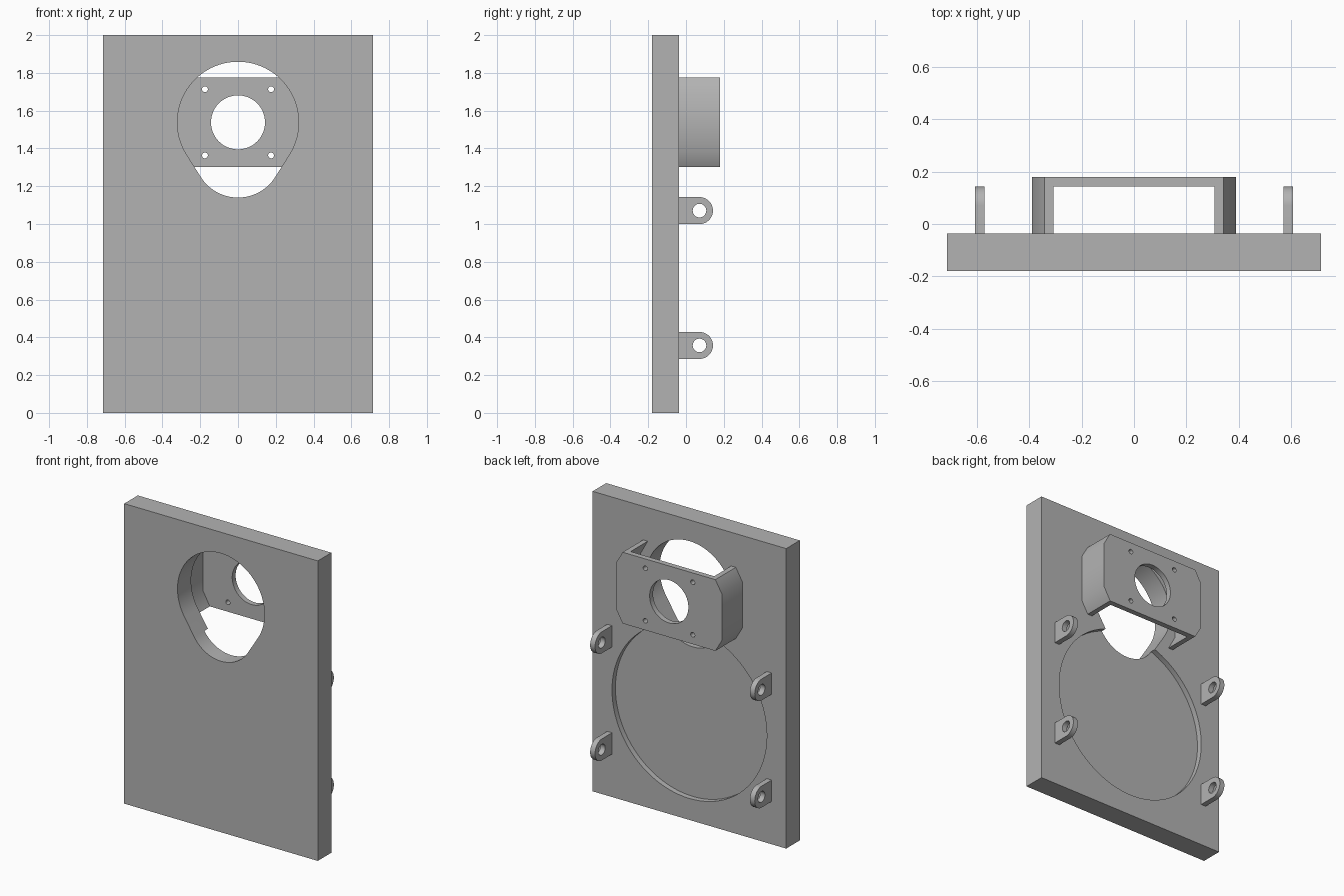
import bpy, bmesh
from math import sin, cos, pi, asin, radians
from mathutils import Vector

cube = bpy.data.objects.get("Cube")
if cube:
    bpy.data.objects.remove(cube)

grey = bpy.data.materials.new("plain grey")
grey.use_nodes = True
colour = (0.45, 0.45, 0.45, 1)
grey.diffuse_color = colour
grey.node_tree.nodes["Principled BSDF"].inputs["Base Color"].default_value = colour


def arc(cx, cz, r, start=0, end=2 * pi, steps=64, closed=True):
    count = steps if closed else steps + 1
    return [(cx + r * cos(start + (end - start) * i / steps),
             cz + r * sin(start + (end - start) * i / steps)) for i in range(count)]


def prism(name, outline, low, high, axis="y"):
    """Extrude an outline along y (outline in x, z) or along x (outline in y, z)."""
    bm = bmesh.new()
    place = (lambda a, b: (a, low, b)) if axis == "y" else (lambda a, b: (low, a, b))
    face = bm.faces.new([bm.verts.new(place(a, b)) for a, b in outline])
    result = bmesh.ops.extrude_face_region(bm, geom=[face])
    shift = Vector((0, high - low, 0) if axis == "y" else (high - low, 0, 0))
    moved = [v for v in result["geom"] if isinstance(v, bmesh.types.BMVert)]
    bmesh.ops.translate(bm, verts=moved, vec=shift)
    bmesh.ops.recalc_face_normals(bm, faces=bm.faces)
    mesh = bpy.data.meshes.new(name)
    bm.to_mesh(mesh)
    bm.free()
    mesh.materials.append(grey)
    obj = bpy.data.objects.new(name, mesh)
    bpy.context.collection.objects.link(obj)
    return obj


def activate(obj):
    bpy.ops.object.select_all(action="DESELECT")
    obj.select_set(True)
    bpy.context.view_layer.objects.active = obj


def cut(obj, cutter):
    cutter.hide_render = True
    mod = obj.modifiers.new("cut", "BOOLEAN")
    mod.operation, mod.solver, mod.object = "DIFFERENCE", "EXACT", cutter
    activate(obj)
    bpy.ops.object.modifier_apply(modifier=mod.name)
    bpy.data.objects.remove(cutter)


def smooth(obj, angle=30):
    activate(obj)
    bpy.ops.object.shade_smooth_by_angle(angle=radians(angle))


FRONT, BACK, REAR = -0.179, -0.036, 0.179
HALF_W = 0.714
HOLE_Z = 1.538

# Panel with an egg-shaped opening and a round pocket in its back
panel = prism("panel", [(-HALF_W, 0), (HALF_W, 0), (HALF_W, 2), (-HALF_W, 2)], FRONT, BACK)
big_r, small_r, small_z = 0.321, 0.233, 1.373
tilt = asin((big_r - small_r) / (HOLE_Z - small_z))
egg = (arc(0, HOLE_Z, big_r, -tilt, pi + tilt, 56, False)
       + arc(0, small_z, small_r, pi + tilt, 2 * pi - tilt, 32, False))
cut(panel, prism("pocket_cutter", arc(0, 0.714, 0.571, steps=96), BACK - 0.036, BACK + 0.1))
cut(panel, prism("opening_cutter", egg, FRONT - 0.1, BACK + 0.1))
smooth(panel)

# Bracket: chamfered block hollowed into two side walls and a rear plate
half_h, flat_h = 0.2375, 0.155
right = [(0.39, -flat_h), (0.39, flat_h), (0.342, half_h)]
outer = [(0.342, -half_h)] + right
outer += [(-x, -z) for x, z in outer]
bracket = prism("bracket", [(x, z + HOLE_Z) for x, z in outer], BACK, REAR)
inner = [(0.253, -half_h - 0.1), (0.359, -flat_h + 0.01),
         (0.359, flat_h - 0.01), (0.253, half_h + 0.1)]
inner += [(-x, -z) for x, z in inner]
cut(bracket, prism("hollow_cutter", [(x, z + HOLE_Z) for x, z in inner], BACK - 0.1, REAR - 0.036))
cut(bracket, prism("centre_cutter", arc(0, HOLE_Z, 0.143), 0, REAR + 0.1))
for sx in (-1, 1):
    for sz in (-1, 1):
        screw = arc(sx * 0.175, HOLE_Z + sz * 0.175, 0.0155, steps=24)
        cut(bracket, prism("screw_cutter", screw, 0, REAR + 0.1))
smooth(bracket, 40)

# Four rounded lugs with pin holes
for side, x in (("right", -0.607), ("left", 0.571)):
    for level, z in (("lower", 0.357), ("upper", 1.071)):
        outline = [(BACK, z - 0.0714)] + arc(0.0714, z, 0.0714, -pi / 2, pi / 2, 24, False)
        outline.append((BACK, z + 0.0714))
        lug = prism(f"{level}_{side}_lug", outline, x, x + 0.036, "x")
        cut(lug, prism("pin_cutter", arc(0.0714, z, 0.036, steps=32), x - 0.1, x + 0.1, "x"))
        smooth(lug)
